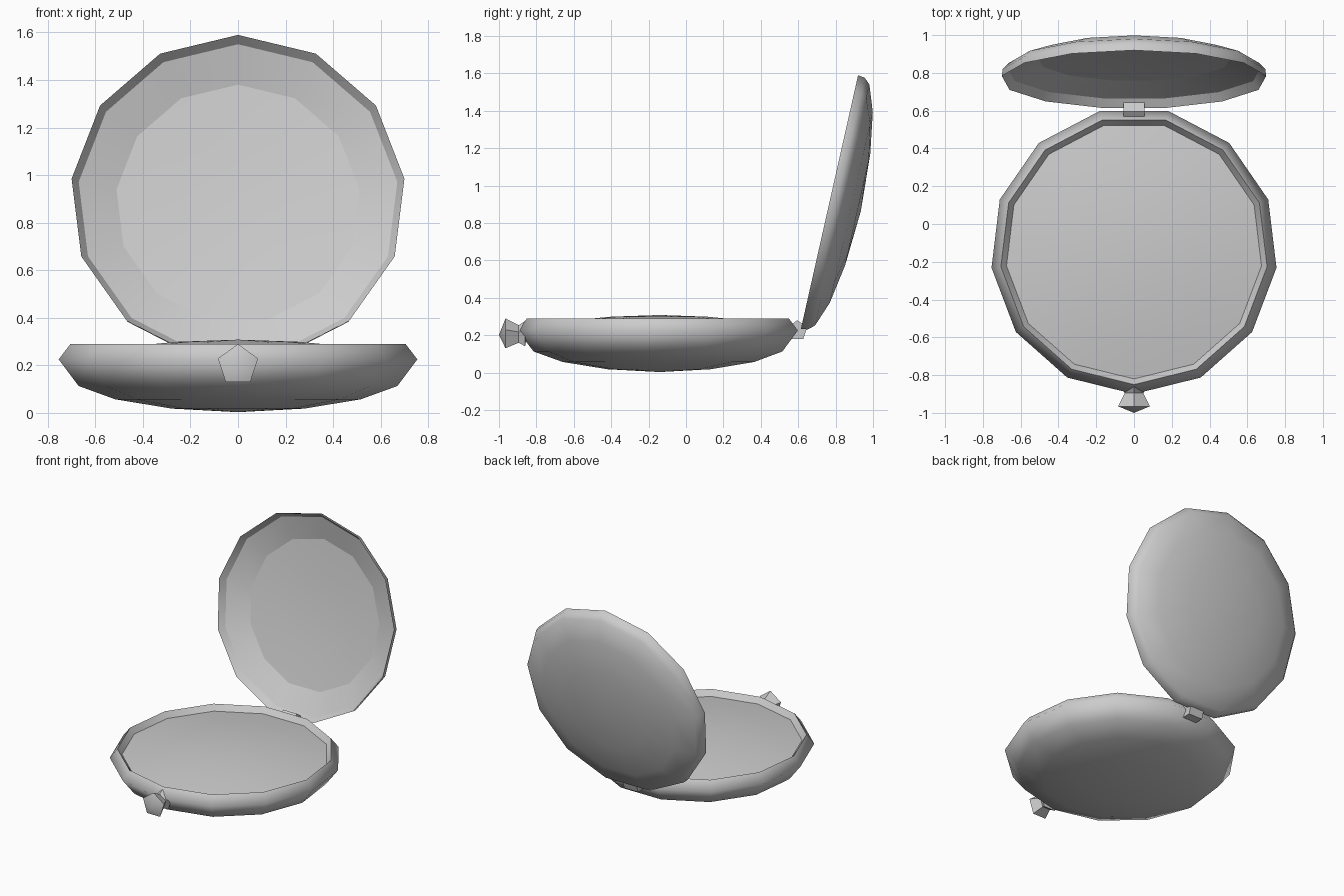
import bpy, bmesh
from math import sin, cos, pi, radians
from mathutils import Matrix

if "Cube" in bpy.data.objects:
    bpy.data.objects.remove(bpy.data.objects["Cube"])

SIDES = 13


def lathe(name, profile, matrix, sides=SIDES, smooth=80):
    """Revolve (radius, height) points about local z; first corner on local -y."""
    bm = bmesh.new()
    rings = []
    for r, h in profile:
        n = 1 if r == 0 else sides
        rings.append([bm.verts.new((r * sin(2 * pi * i / sides),
                                    -r * cos(2 * pi * i / sides), h))
                      for i in range(n)])
    for a, b in zip(rings, rings[1:]):
        for i in range(sides):
            j = (i + 1) % sides
            quad = [a[i % len(a)], a[j % len(a)], b[j % len(b)], b[i % len(b)]]
            bm.faces.new(list(dict.fromkeys(quad)))
    mesh = bpy.data.meshes.new(name)
    bm.to_mesh(mesh)
    bm.free()
    ob = bpy.data.objects.new(name, mesh)
    bpy.context.collection.objects.link(ob)
    ob.matrix_world = matrix
    bpy.ops.object.select_all(action='DESELECT')
    ob.select_set(True)
    bpy.context.view_layer.objects.active = ob
    if smooth:
        bpy.ops.object.shade_smooth_by_angle(angle=radians(smooth))
    return ob


# Base dish: domed underside, bevelled rim, sloped inner wall
base_m = Matrix.Translation((0, -0.14, 0))
lathe("base_shell", [(0, 0.003), (0.28, 0.018), (0.52, 0.057), (0.675, 0.113),
                     (0.76, 0.225), (0.71, 0.29), (0.68, 0.25)], base_m)
# Gently domed pan inside the base
lathe("base_pan", [(0.68, 0.25), (0.51, 0.275), (0.26, 0.299), (0, 0.308)], base_m)

# Open lid, leaning back on the hinge; local +z is its outside
lid_m = Matrix.Translation((0, 0.765, 0.902)) @ Matrix.Rotation(radians(-102.7), 4, 'X')
lathe("lid_shell", [(0.675, 0.045), (0.705, 0), (0.70, 0.037), (0.67, 0.07),
                    (0.53, 0.12), (0.31, 0.156), (0, 0.174)], lid_m)
lathe("lid_lining", [(0.515, 0.108), (0.675, 0.045)], lid_m)
lathe("lid_mirror", [(0, 0.13), (0.26, 0.126), (0.515, 0.108)], lid_m)

# Five-sided clasp knob, pointing forward
knob_m = Matrix.Translation((0, 0, 0.2015)) @ Matrix.Rotation(radians(-90), 4, 'X') \
    @ Matrix.Scale(1, 4)
lathe("clasp_knob", [(0, -1.0), (0.0885, -0.965), (0.052, -0.895),
                     (0.075, -0.86), (0, -0.85)], knob_m, 5, 30)

# Five-sided hinge barrel along x, corner up
hinge_m = Matrix.Translation((0, 0.595, 0.225)) @ Matrix.Rotation(radians(-90), 4, 'X') \
    @ Matrix.Rotation(radians(90), 4, 'Y')
lathe("hinge_barrel", [(0, -0.055), (0.055, -0.055), (0.055, 0.055), (0, 0.055)],
      hinge_m, 5, 0)
